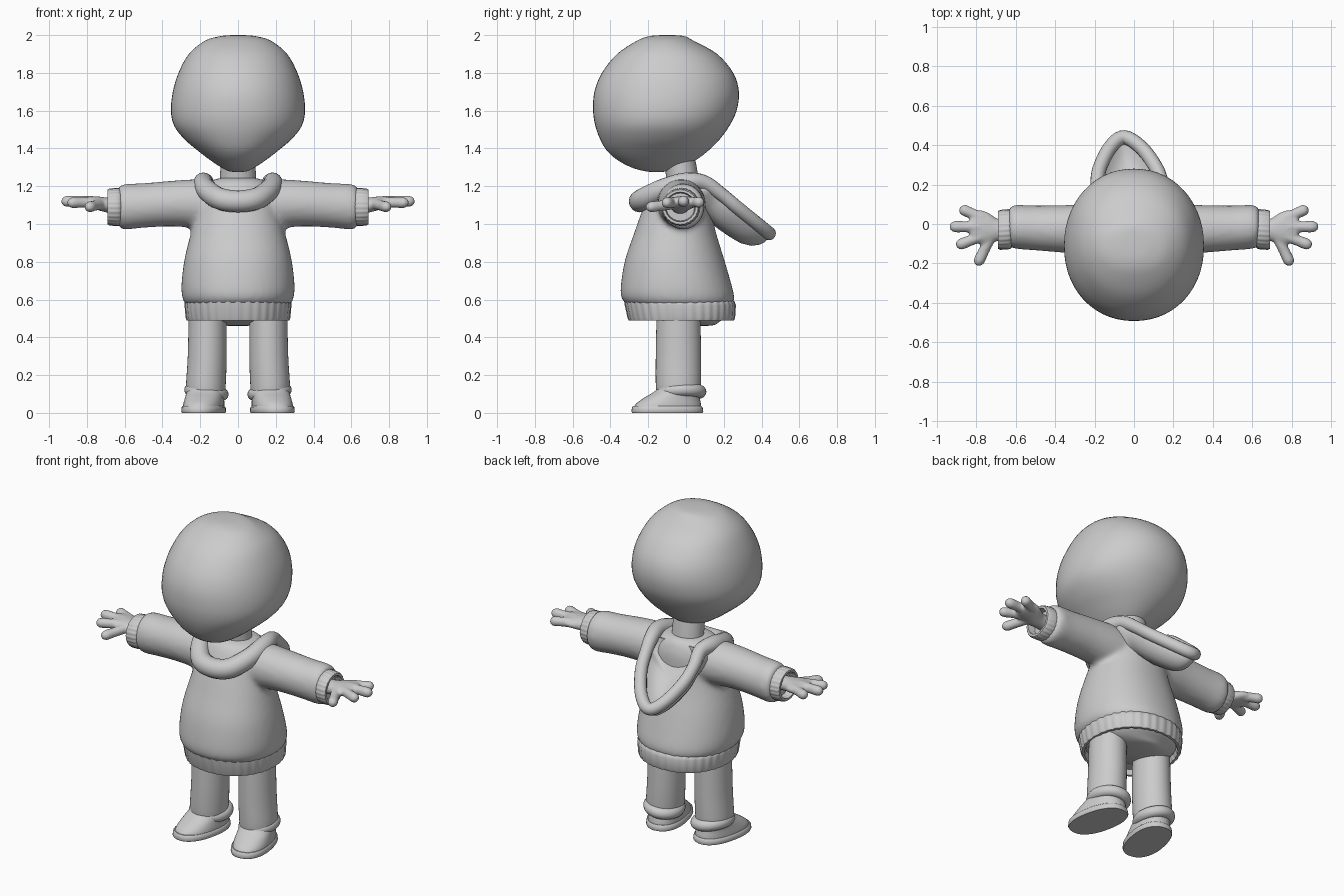
import bpy, bmesh, math
from mathutils import Vector, Matrix

if "Cube" in bpy.data.objects:
    bpy.data.objects.remove(bpy.data.objects["Cube"])


def smooth_path(pts, sub, closed=False):
    """Catmull-Rom through tuples of any length."""
    n, out = len(pts), []
    get = (lambda i: pts[i % n]) if closed else (lambda i: pts[max(0, min(n - 1, i))])
    for i in range(n if closed else n - 1):
        for k in range(sub):
            t = k / sub
            out.append(tuple(0.5 * (2 * b + (c - a) * t + (2 * a - 5 * b + 4 * c - d) * t * t
                                    + (3 * b - a - 3 * c + d) * t ** 3)
                             for a, b, c, d in zip(get(i - 1), get(i), get(i + 1), get(i + 2))))
    return out if closed else out + [tuple(pts[-1])]


def skin(bm, rings, closed=False):
    """Bridge rings of points into a surface, capping open ends."""
    vs = [[bm.verts.new(p) for p in r] for r in rings]
    n = len(vs[0])
    for a, b in zip(vs, vs[1:] + vs[:1] if closed else vs[1:]):
        for i in range(n):
            j = (i + 1) % n
            bm.faces.new((a[i], a[j], b[j], b[i]))
    if not closed:
        bm.faces.new(vs[0])
        bm.faces.new(vs[-1])


def loft(bm, secs, axis='Z', n=40, sub=4, power=2.0, ribs=0, amp=0.0):
    """Sections (centre x, y, z, radius a, radius b) across the Z or X axis."""
    rings = []
    for cx, cy, cz, ra, rb in smooth_path(secs, sub):
        ring = []
        for i in range(n):
            a = 2 * math.pi * i / n
            c, s = math.cos(a), math.sin(a)
            k = 1 + amp * math.cos(ribs * a)
            u = ra * k * math.copysign(abs(c) ** (2 / power), c)
            v = rb * k * math.copysign(abs(s) ** (2 / power), s)
            ring.append((cx + u, cy + v, cz) if axis == 'Z' else (cx, cy + u, cz + v))
        rings.append(ring)
    skin(bm, rings)


def tube(bm, pts, closed=False, n=16, sub=6):
    """Round tube through points (x, y, z, radius)."""
    path = smooth_path(pts, sub, closed)
    m, rings = len(path), []
    for i, p in enumerate(path):
        a, b = ((path[i - 1], path[(i + 1) % m]) if closed
                else (path[max(i - 1, 0)], path[min(i + 1, m - 1)]))
        t = (Vector(b[:3]) - Vector(a[:3])).normalized()
        side = t.cross(Vector((0, 0, 1))).normalized()
        up = side.cross(t)
        rings.append([Vector(p[:3]) + p[3] * (side * math.cos(q) + up * math.sin(q))
                      for q in (2 * math.pi * k / n for k in range(n))])
    skin(bm, rings, closed)


def finish(name, bm, mirror=False, voxel=0, smooth=6, angle=50):
    bmesh.ops.recalc_face_normals(bm, faces=bm.faces)
    me = bpy.data.meshes.new(name)
    bm.to_mesh(me)
    bm.free()
    ob = bpy.data.objects.new(name, me)
    bpy.context.collection.objects.link(ob)
    bpy.ops.object.select_all(action='DESELECT')
    ob.select_set(True)
    bpy.context.view_layer.objects.active = ob
    if voxel:
        me.polygons.foreach_set("use_smooth", [True] * len(me.polygons))
    else:
        bpy.ops.object.shade_smooth_by_angle(angle=math.radians(angle))
    if mirror:
        mod = ob.modifiers.new("Mirror", 'MIRROR')
        mod.use_mirror_merge = False
    if voxel:
        mod = ob.modifiers.new("Remesh", 'REMESH')
        mod.mode, mod.voxel_size, mod.use_smooth_shade = 'VOXEL', voxel, True
        mod = ob.modifiers.new("Smooth", 'SMOOTH')
        mod.factor, mod.iterations = 0.5, smooth
    return ob


# Head: (z, half width, front y, back y)
head = [(2.0, .02, -.12, -.08), (1.995, .09, -.19, -.01), (1.97, .175, -.26, .04),
        (1.90, .26, -.365, .165), (1.80, .315, -.445, .25), (1.70, .345, -.485, .28),
        (1.60, .355, -.492, .268), (1.52, .338, -.48, .23), (1.45, .285, -.455, .18),
        (1.39, .215, -.42, .12), (1.34, .15, -.365, .055), (1.30, .09, -.29, -.02),
        (1.28, .05, -.22, -.09), (1.275, .01, -.17, -.14)]
bm = bmesh.new()
loft(bm, [(0, (f + b) / 2, z, w, (b - f) / 2) for z, w, f, b in head], n=56, power=2.1)
finish("head", bm, angle=80)

# Neck
bm = bmesh.new()
loft(bm, [(0, -.015, 1.15, .1, .09), (0, -.02, 1.25, .095, .085), (0, -.05, 1.42, .09, .085)])
finish("neck", bm)

# Sweater body and sleeves, blended together
body = [(1.245, .09, -.11, .08), (1.22, .16, -.16, .11), (1.15, .2, -.2, .135),
        (1.05, .222, -.24, .14), (.95, .25, -.275, .16), (.82, .282, -.32, .2),
        (.70, .298, -.342, .235), (.62, .297, -.345, .255), (.58, .28, -.32, .25),
        (.56, .25, -.28, .22)]
bm = bmesh.new()
loft(bm, [(0, (f + b) / 2, z, w, (b - f) / 2) for z, w, f, b in body], n=56, power=2.15)
for s in (1, -1):
    loft(bm, [(s * x, y, z, a, b) for x, y, z, a, b in
              [(.1, -.025, 1.1, .13, .125), (.2, -.025, 1.107, .128, .13),
               (.35, -.025, 1.108, .121, .121), (.5, -.02, 1.098, .114, .118),
               (.59, -.015, 1.092, .112, .121), (.625, -.015, 1.09, .105, .112),
               (.637, -.017, 1.09, .085, .09)]], axis='X')
finish("sweater", bm, voxel=.016, smooth=5)

# Ribbed hem, turned in underneath
bm = bmesh.new()
loft(bm, [(0, -.035, .605, .26, .27), (0, -.035, .59, .279, .29), (0, -.03, .57, .281, .292),
          (0, -.025, .505, .275, .283), (0, -.025, .49, .27, .277), (0, -.025, .49, .255, .262),
          (0, -.025, .52, .245, .25)],
     n=180, sub=1, power=2.15, ribs=36, amp=.008)
finish("ribbed_hem", bm)

# Seat of the trousers
bm = bmesh.new()
loft(bm, [(0, .0, .56, .25, .25), (0, .01, .52, .24, .22), (0, .03, .485, .19, .15),
          (0, .06, .465, .1, .09), (0, .07, .46, .02, .02)])
finish("trouser_seat", bm, angle=80)

# Ribbed cuffs, hollow at the wrist
bm = bmesh.new()
loft(bm, [(.615, -.02, 1.09, .09, .09), (.625, -.025, 1.09, .099, .098), (.64, -.027, 1.09, .101, .1),
          (.68, -.03, 1.09, .1, .097), (.69, -.03, 1.09, .094, .091), (.69, -.03, 1.09, .08, .078),
          (.645, -.03, 1.09, .075, .073)],
     axis='X', n=120, sub=1, ribs=24, amp=.012)
finish("ribbed_cuffs", bm, mirror=True)

# Hands with three fingers and a thumb
bm = bmesh.new()
loft(bm, [(.63, -.03, 1.095, .05, .042), (.69, -.03, 1.1, .056, .04), (.745, -.022, 1.11, .082, .036),
          (.79, -.015, 1.115, .085, .032), (.825, -.015, 1.118, .065, .026),
          (.835, -.015, 1.118, .03, .012)], axis='X')
for a, b, r in [((.77, .03, 1.115), (.88, .078, 1.115), .029),
                ((.78, -.015, 1.12), (.93, -.013, 1.12), .03),
                ((.77, -.06, 1.115), (.897, -.11, 1.112), .029),
                ((.73, -.07, 1.105), (.795, -.205, 1.088), .029)]:
    a, b = Vector(a), Vector(b)
    tube(bm, [(*a.lerp(b, t), r * k) for t, k in
              [(0, 1), (.5, .95), (.82, 1), (.95, .8), (1.02, .45), (1.04, .1)]], sub=3)
finish("hands", bm, mirror=True, voxel=.0075, smooth=5)

# Hood: rolled rim running around the neck and down to the pointed tip
right = [(.1, -.22, 1.135, .058), (.17, -.12, 1.185, .055), (.185, .0, 1.222, .05)]
back = [(.165, .1, 1.215, .042), (.145, .19, 1.155, .036), (.115, .28, 1.08, .036),
        (.04, .385, .995, .036), (-.05, .44, .95, .036), (-.12, .39, .99, .036),
        (-.175, .28, 1.08, .036), (-.185, .19, 1.155, .036), (-.17, .1, 1.215, .042)]
left = [(-x, y, z, r) for x, y, z, r in reversed(right)]
bm = bmesh.new()
tube(bm, [(0, -.245, 1.12, .058)] + right + back + left, closed=True)
finish("hood_rim", bm)

# Hood bag hanging under the rim: inner hollow and outer bulge
loop = [Vector(p[:3]) for p in smooth_path(back, 5, True)]
centre = sum(loop, Vector()) / len(loop)
down = Vector((0, -.66, -.75))
bm = bmesh.new()
skin(bm, [[p.lerp(centre, s) + down * d for p in loop] for s, d in
          [(.96, .085), (.6, .08), (.3, .06), (.1, .02), (0, 0), (-.06, .025), (-.06, .05),
           (0, .08), (.12, .11), (.35, .135), (.65, .145), (.96, .15)]])
finish("hood_bag", bm, angle=80)

# Trouser legs
bm = bmesh.new()
loft(bm, [(.16, -.04, .56, .1, .115), (.163, -.04, .3, .103, .12), (.17, -.04, .15, .105, .12),
          (.17, -.04, .1, .1, .115)])
finish("legs", bm, mirror=True)


def toe_out(bm):
    bmesh.ops.rotate(bm, verts=bm.verts, cent=(.17, -.04, 0), matrix=Matrix.Rotation(.2, 3, 'Z'))


# Shoes: sole, upper, padded ankle collar
bm = bmesh.new()
loft(bm, [(.17, -.1, 0, .108, .188), (.17, -.1, .008, .112, .192), (.17, -.1, .03, .11, .188),
          (.17, -.1, .036, .104, .182)], sub=1, power=2.3)
toe_out(bm)
finish("shoe_soles", bm, mirror=True, angle=40)

bm = bmesh.new()
loft(bm, [(.17, -.1, .025, .104, .182), (.17, -.093, .05, .103, .172), (.17, -.075, .08, .1, .148),
          (.17, -.05, .11, .098, .122), (.17, -.035, .135, .095, .11)], power=2.2)
toe_out(bm)
finish("shoe_uppers", bm, mirror=True)

bm = bmesh.new()
tube(bm, [(.17 + .083 * math.cos(a), -.025 + .1 * math.sin(a), .11 + .012 * math.cos(a), .034)
          for a in (math.pi * k / 6 for k in range(12))], closed=True, sub=3)
toe_out(bm)
finish("shoe_collars", bm, mirror=True)
